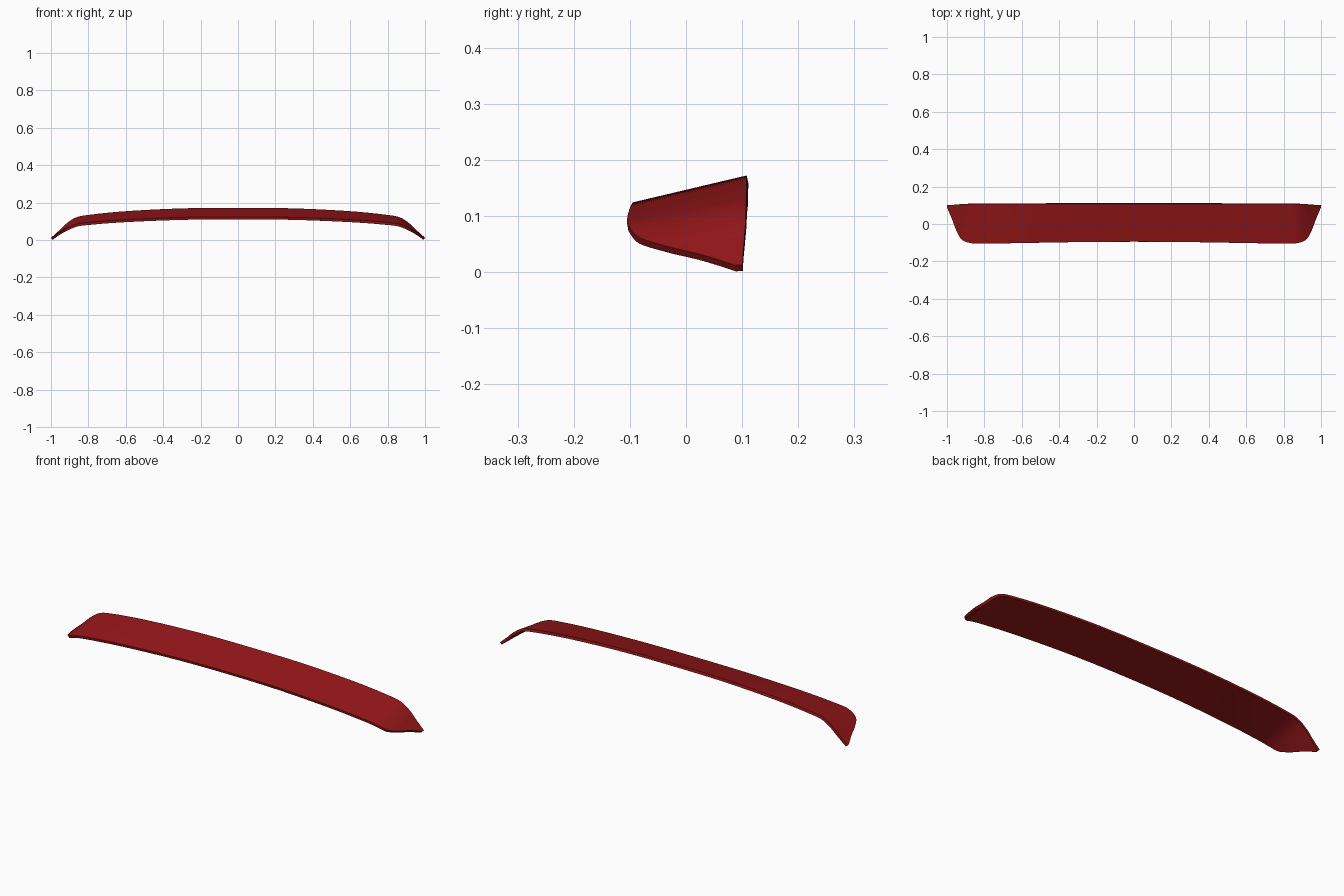
import bpy, bmesh

if "Cube" in bpy.data.objects:
    bpy.data.objects.remove(bpy.data.objects["Cube"])

# Half-span stations: x, leading edge y/z, trailing edge y/z (top skin)
STATIONS = [
    (0.00, -0.095, 0.124, 0.108, 0.172),
    (0.30, -0.097, 0.121, 0.108, 0.169),
    (0.60, -0.102, 0.109, 0.108, 0.154),
    (0.80, -0.105, 0.094, 0.108, 0.134),
    (0.87, -0.103, 0.083, 0.107, 0.119),
    (0.92, -0.084, 0.062, 0.106, 0.086),
    (0.95, -0.035, 0.046, 0.104, 0.057),
    (0.975, 0.030, 0.030, 0.102, 0.034),
    (1.00, 0.088, 0.012, 0.101, 0.012),
]
STEPS, CHORD, THICK = 6, 12, 0.014


def catmull(p0, p1, p2, p3, t):
    return [0.5 * (2 * b + (c - a) * t + (2 * a - 5 * b + 4 * c - d) * t ** 2
                   + (3 * b - a - 3 * c + d) * t ** 3)
            for a, b, c, d in zip(p0, p1, p2, p3)]


# Smooth the stations; mirrored start point keeps the centre tangent level
first = (-STATIONS[1][0],) + STATIONS[1][1:]
last = tuple(2 * a - b for a, b in zip(STATIONS[-1], STATIONS[-2]))
pts = [first] + STATIONS + [last]
rows = [catmull(*pts[i:i + 4], k / STEPS)
        for i in range(len(STATIONS) - 1) for k in range(STEPS)]
rows.append(STATIONS[-1])

# Top skin lofted between leading and trailing edges
bm = bmesh.new()
grid = []
for x, yl, zl, yt, zt in rows:
    x = max(x, 0)
    grid.append([bm.verts.new((x, yl + (yt - yl) * j / CHORD, zl + (zt - zl) * j / CHORD))
                 for j in range(CHORD + 1)])
for a, b in zip(grid, grid[1:]):
    for j in range(CHORD):
        f = bm.faces.new((a[j], b[j], b[j + 1], a[j + 1]))
        f.smooth = True
mesh = bpy.data.meshes.new("spoiler_wing")
bm.to_mesh(mesh)
bm.free()
wing = bpy.data.objects.new("spoiler_wing", mesh)
bpy.context.collection.objects.link(wing)

# Mirror to full span, thicken downwards, round the rim
m = wing.modifiers.new("mirror", 'MIRROR')
m.use_clip = True
s = wing.modifiers.new("thickness", 'SOLIDIFY')
s.thickness = THICK
s.offset = -1
b = wing.modifiers.new("rounded_rim", 'BEVEL')
b.width = 0.005
b.segments = 3
b.limit_method = 'ANGLE'
b.angle_limit = 0.8
b.harden_normals = True

# Dark red paint
mat = bpy.data.materials.new("red_paint")
mat.diffuse_color = (0.30, 0.008, 0.01, 1)
mat.use_nodes = True
mat.node_tree.nodes["Principled BSDF"].inputs["Base Color"].default_value = mat.diffuse_color
mesh.materials.append(mat)
